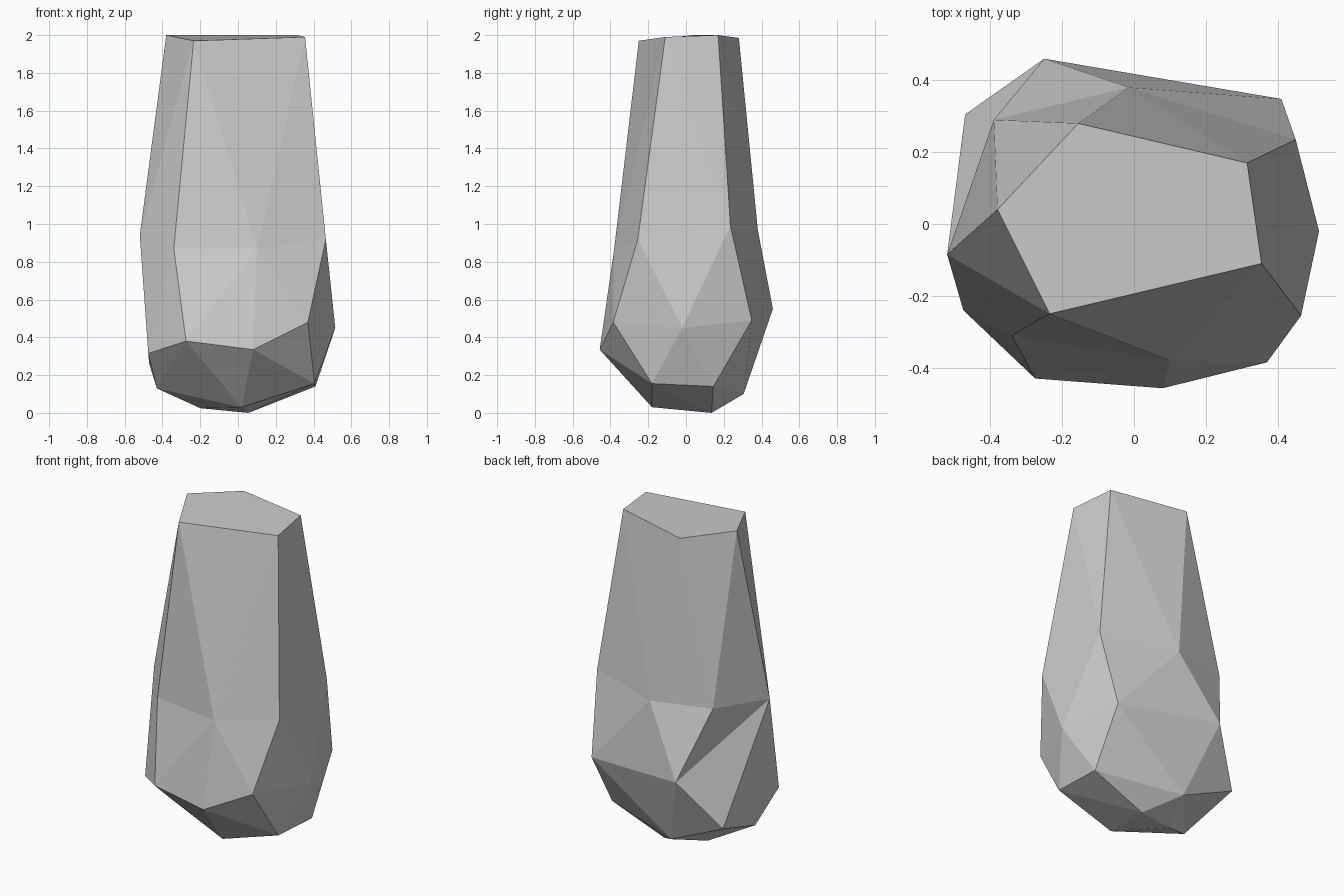
import bpy, bmesh

if "Cube" in bpy.data.objects:
    bpy.data.objects.remove(bpy.data.objects["Cube"])

# Faceted boulder: cross-section rings (counter-clockwise from above), top to bottom
top = [(.355, -.11, 1.99), (.315, .17, 2), (-.155, .28, 1.985), (-.38, .04, 2), (-.235, -.25, 1.97)]
waist = [(.465, -.255, .92), (.45, .235, .99), (-.015, .38, .97), (-.39, .29, .985),
         (-.52, -.085, .94), (-.34, -.31, .87), (.10, -.38, .87)]
belly = [(.37, -.385, .48), (.515, -.02, .45), (.41, .348, .49), (-.25, .46, .55),
         (-.47, .305, .26), (-.475, -.24, .315), (-.275, -.43, .38), (.08, -.457, .335)]
foot = [(.405, -.18, .155), (.41, .145, .14), (-.11, .305, .1), (-.43, -.07, .13), (.02, -.18, .03)]
base = [(.055, .135, 0), (-.2, .07, .025)]

bm = bmesh.new()


def add_ring(points):
    return [bm.verts.new(p) for p in points]


def zip_rings(upper, lower):
    """Stitch two closed rings with triangles, always taking the shorter new edge."""
    i = j = 0
    n, m = len(upper), len(lower)
    while i < n or j < m:
        a, b = upper[i % n], lower[j % m]
        a2, b2 = upper[(i + 1) % n], lower[(j + 1) % m]
        shorter_up = (a2.co - b.co).length < (a.co - b2.co).length
        # The lower ring may only close once the upper ring has come round
        hold_lower = j == m or (j == m - 1 and i < n - 1)
        if i < n and (hold_lower or shorter_up):
            bm.faces.new((a, b, a2))
            i += 1
        else:
            bm.faces.new((a, b, b2))
            j += 1


rings = [add_ring(r) for r in (top, waist, belly, foot, base)]
bm.faces.new(rings[0])                       # top facet
for upper, lower in zip(rings, rings[1:]):   # sides and underside
    zip_rings(upper, lower)
bmesh.ops.recalc_face_normals(bm, faces=bm.faces)

mesh = bpy.data.meshes.new("rock")
bm.to_mesh(mesh)
bm.free()
rock = bpy.data.objects.new("rock", mesh)
bpy.context.collection.objects.link(rock)
